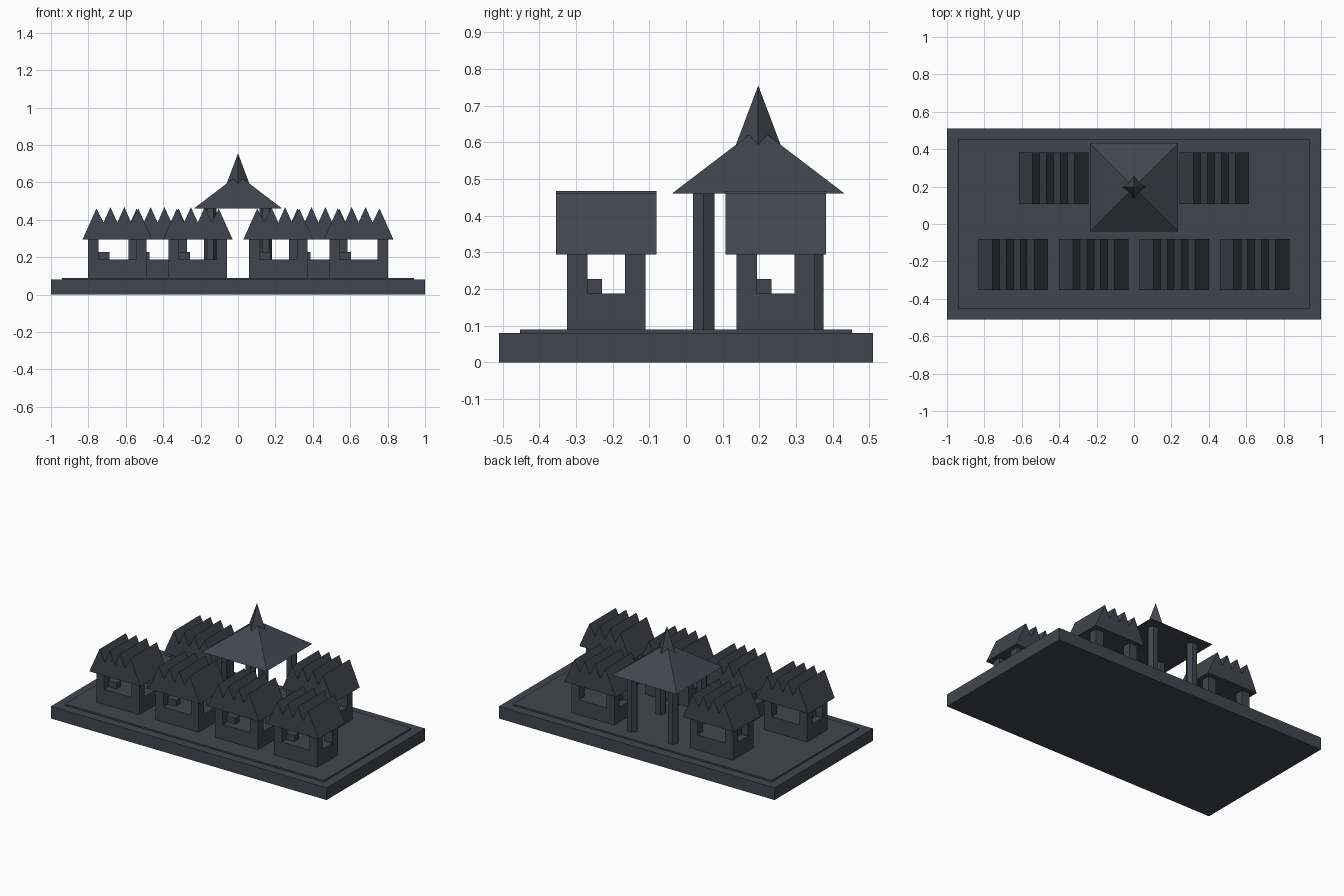
import bpy, bmesh, math

if "Cube" in bpy.data.objects:
    bpy.data.objects.remove(bpy.data.objects["Cube"])

slate = bpy.data.materials.new("slate")
slate.diffuse_color = (0.055, 0.06, 0.08, 1)
slate.use_nodes = True
slate.node_tree.nodes["Principled BSDF"].inputs["Base Color"].default_value = slate.diffuse_color


def finish(name, bm):
    bmesh.ops.recalc_face_normals(bm, faces=bm.faces)
    me = bpy.data.meshes.new(name)
    bm.to_mesh(me)
    bm.free()
    me.materials.append(slate)
    ob = bpy.data.objects.new(name, me)
    bpy.context.collection.objects.link(ob)
    return ob


def box(name, x, y, z):
    """Box from (min, max) pairs."""
    bm = bmesh.new()
    bmesh.ops.create_cube(bm, size=1)
    for v in bm.verts:
        for i, r in enumerate((x, y, z)):
            v.co[i] = r[0] if v.co[i] < 0 else r[1]
    return finish(name, bm)


def cone(name, sides, r1, r2, x, y, z0, z1, turn=0):
    """Prism, or pyramid when r2 is zero; first corner at angle turn."""
    bm = bmesh.new()
    ring = lambda r, z: [bm.verts.new((x + r * math.cos(turn + math.tau * i / sides),
                                       y + r * math.sin(turn + math.tau * i / sides), z))
                         for i in range(sides)]
    low = ring(r1, z0)
    bm.faces.new(low)
    if r2:
        high = ring(r2, z1)
        bm.faces.new(high)
    else:
        high = [bm.verts.new((x, y, z1))] * sides
    for i in range(sides):
        j = (i + 1) % sides
        bm.faces.new([low[i], low[j], high[j], high[i]] if r2 else [low[i], low[j], high[i]])
    return finish(name, bm)


def extrude_y(name, profile, y0, y1):
    """Extrude an x-z outline along y."""
    bm = bmesh.new()
    face = bm.faces.new([bm.verts.new((x, y0, z)) for x, z in profile])
    ext = bmesh.ops.extrude_face_region(bm, geom=[face])["geom"]
    bmesh.ops.translate(bm, vec=(0, y1 - y0, 0),
                        verts=[g for g in ext if isinstance(g, bmesh.types.BMVert)])
    return finish(name, bm)


# Stepped platform
box("platform", (-1, 1), (-0.51, 0.51), (0, 0.08))
box("paving", (-0.94, 0.94), (-0.452, 0.452), (0.08, 0.09))


def stall(cx, cy):
    hx, hy, p = 0.156, 0.107, 0.056
    # Counter block and corner posts
    box("stall_counter", (cx - hx, cx + hx), (cy - hy, cy + hy), (0.09, 0.188))
    for sx in (-1, 1):
        for sy in (-1, 1):
            xs = sorted((cx + sx * hx, cx + sx * (hx - p)))
            ys = sorted((cy + sy * hy, cy + sy * (hy - p)))
            box("stall_post", xs, ys, (0.188, 0.3))
    # Goods on the counter
    box("stall_goods", (cx - 0.11, cx - 0.042), (cy - 0.06, cy - 0.012), (0.188, 0.227))
    # Saw-tooth roof
    outline = [(-0.186, 0.295), (-0.112, 0.46), (-0.074, 0.385), (-0.037, 0.468), (0, 0.385),
               (0.037, 0.468), (0.074, 0.385), (0.112, 0.46), (0.186, 0.295)]
    extrude_y("stall_roof", [(cx + x, z) for x, z in outline], cy - 0.137, cy + 0.137)


for x in (-0.645, -0.215, 0.215, 0.645):
    stall(x, -0.217)
for x in (-0.43, 0.43):
    stall(x, 0.245)

# Central pavilion: posts, pyramid roof, spire
PY = 0.197
for sx in (-1, 1):
    for sy in (-1, 1):
        cone("pavilion_post", 6, 0.034, 0.034, sx * 0.149, PY + sy * 0.149, 0.09, 0.462)
cone("pavilion_roof", 4, 0.236 * math.sqrt(2), 0, 0, PY, 0.46, 0.64, math.pi / 4)
cone("pavilion_spire", 4, 0.063, 0, 0, PY, 0.588, 0.755)
